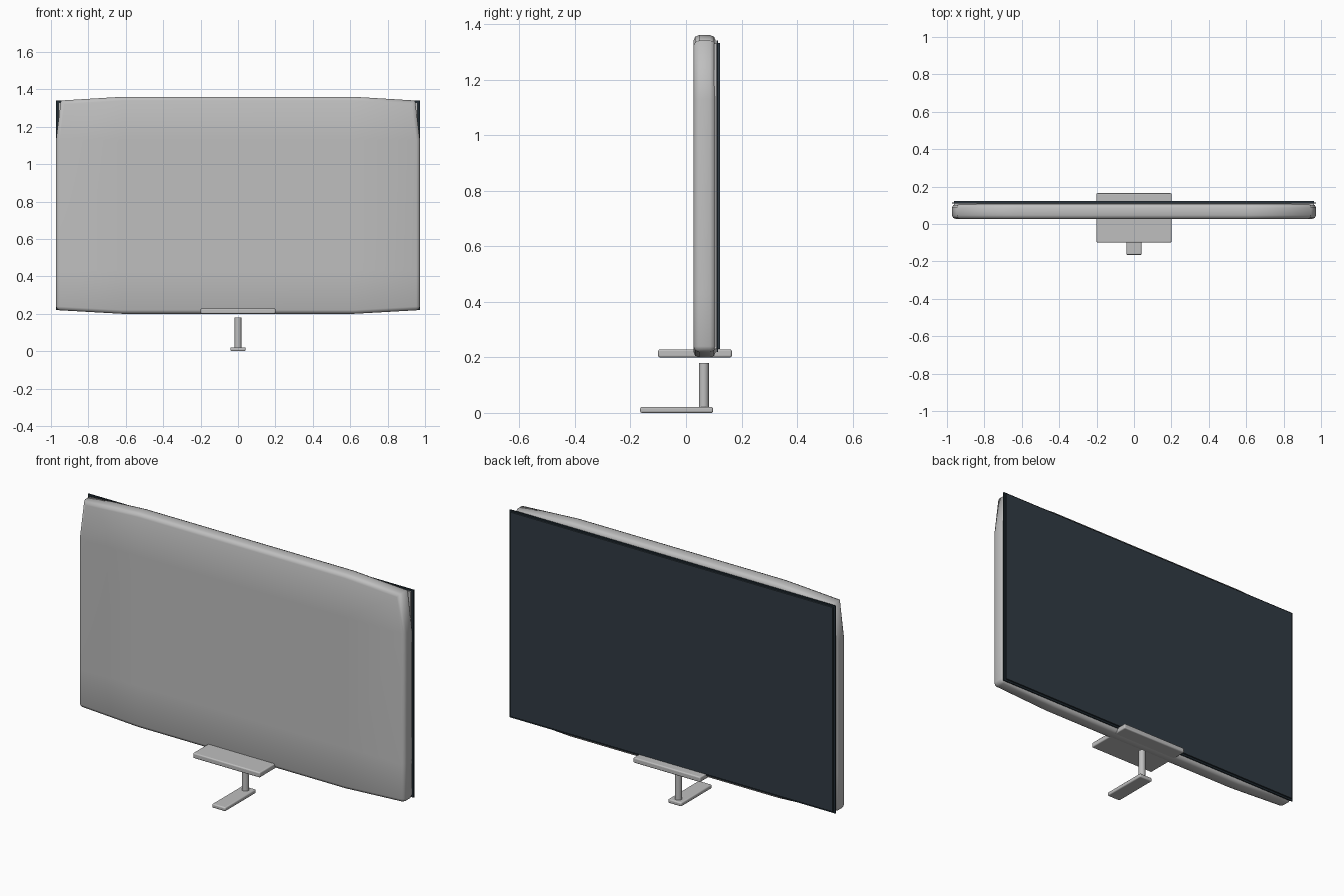
import bpy, bmesh, math

if "Cube" in bpy.data.objects:
    bpy.data.objects.remove(bpy.data.objects["Cube"], do_unlink=True)


def make_material(name, color):
    mat = bpy.data.materials.new(name)
    mat.use_nodes = True
    mat.diffuse_color = (*color, 1)
    bsdf = next(n for n in mat.node_tree.nodes if n.type == 'BSDF_PRINCIPLED')
    bsdf.inputs["Base Color"].default_value = (*color, 1)
    return mat


silver = make_material("silver grey", (0.52, 0.52, 0.52))
black_blue = make_material("dark bezel", (0.014, 0.024, 0.032))
glass = make_material("screen glass", (0.03, 0.043, 0.056))


def add_object(name, bm, mat):
    mesh = bpy.data.meshes.new(name)
    bmesh.ops.recalc_face_normals(bm, faces=bm.faces)
    bm.to_mesh(mesh)
    bm.free()
    mesh.materials.append(mat)
    obj = bpy.data.objects.new(name, mesh)
    bpy.context.collection.objects.link(obj)
    return obj


def smooth(obj, degrees):
    bpy.ops.object.select_all(action='DESELECT')
    obj.select_set(True)
    bpy.context.view_layer.objects.active = obj
    bpy.ops.object.shade_smooth_by_angle(angle=math.radians(degrees))


def bevel(obj, width, segments, angle):
    mod = obj.modifiers.new("Bevel", 'BEVEL')
    mod.width = width
    mod.segments = segments
    mod.limit_method = 'ANGLE'
    mod.angle_limit = math.radians(angle)


def box(name, x, y, z, mat, round_edge=0):
    """Box from (min, max) ranges along each axis."""
    bm = bmesh.new()
    bmesh.ops.create_cube(bm, size=1)
    for v in bm.verts:
        for axis, (low, high) in enumerate((x, y, z)):
            v.co[axis] = low if v.co[axis] < 0 else high
    obj = add_object(name, bm, mat)
    if round_edge:
        bevel(obj, round_edge, 3, 30)
        smooth(obj, 40)
    return obj


# Casing: patch with bowed sides, thickened and rounded along its rim
half_w, half_h, mid_z = 1.0, 0.58, 0.78
front_y, back_y = 0.027, 0.107
xs = (-half_w, -0.62, 0.62, half_w)
zs = (-half_h, -0.35, 0.35, half_h)
bm = bmesh.new()
grid = []
for i, x in enumerate(xs):
    for j, z in enumerate(zs):
        if i in (0, 3) and j in (0, 3):      # pulled-in corners
            x, z = x * 0.973, z * 0.966
        grid.append(bm.verts.new((x, front_y, mid_z + z)))
for i in range(3):
    for j in range(3):
        a = i * 4 + j
        bm.faces.new((grid[a], grid[a + 4], grid[a + 5], grid[a + 1]))
# grow the patch backwards into a slab
slab = bmesh.ops.extrude_face_region(bm, geom=bm.faces[:], use_keep_orig=True)
for v in slab["geom"]:
    if isinstance(v, bmesh.types.BMVert):
        v.co.y = back_y
casing = add_object("casing", bm, silver)
bevel(casing, 0.02, 2, 85)
smooth(casing, 100)

# Screen stack on the back of the casing
box("screen_backing", (-0.96, 0.96), (0.1, 0.111), (0.23, 1.33), silver)
box("bezel", (-0.972, 0.972), (0.109, 0.115), (0.22, 1.34), black_blue)
box("screen", (-0.962, 0.962), (0.114, 0.123), (0.23, 1.332), glass)

# Stand: shelf plate, post and foot
box("stand_plate", (-0.2, 0.2), (-0.1, 0.165), (0.2, 0.228), silver, 0.006)
box("stand_foot", (-0.04, 0.04), (-0.165, 0.097), (0, 0.021), silver, 0.006)
bm = bmesh.new()
bmesh.ops.create_cone(bm, cap_ends=True, segments=32,
                      radius1=0.018, radius2=0.018, depth=0.162)
bmesh.ops.translate(bm, verts=bm.verts, vec=(0, 0.064, 0.098))
smooth(add_object("stand_post", bm, silver), 40)
